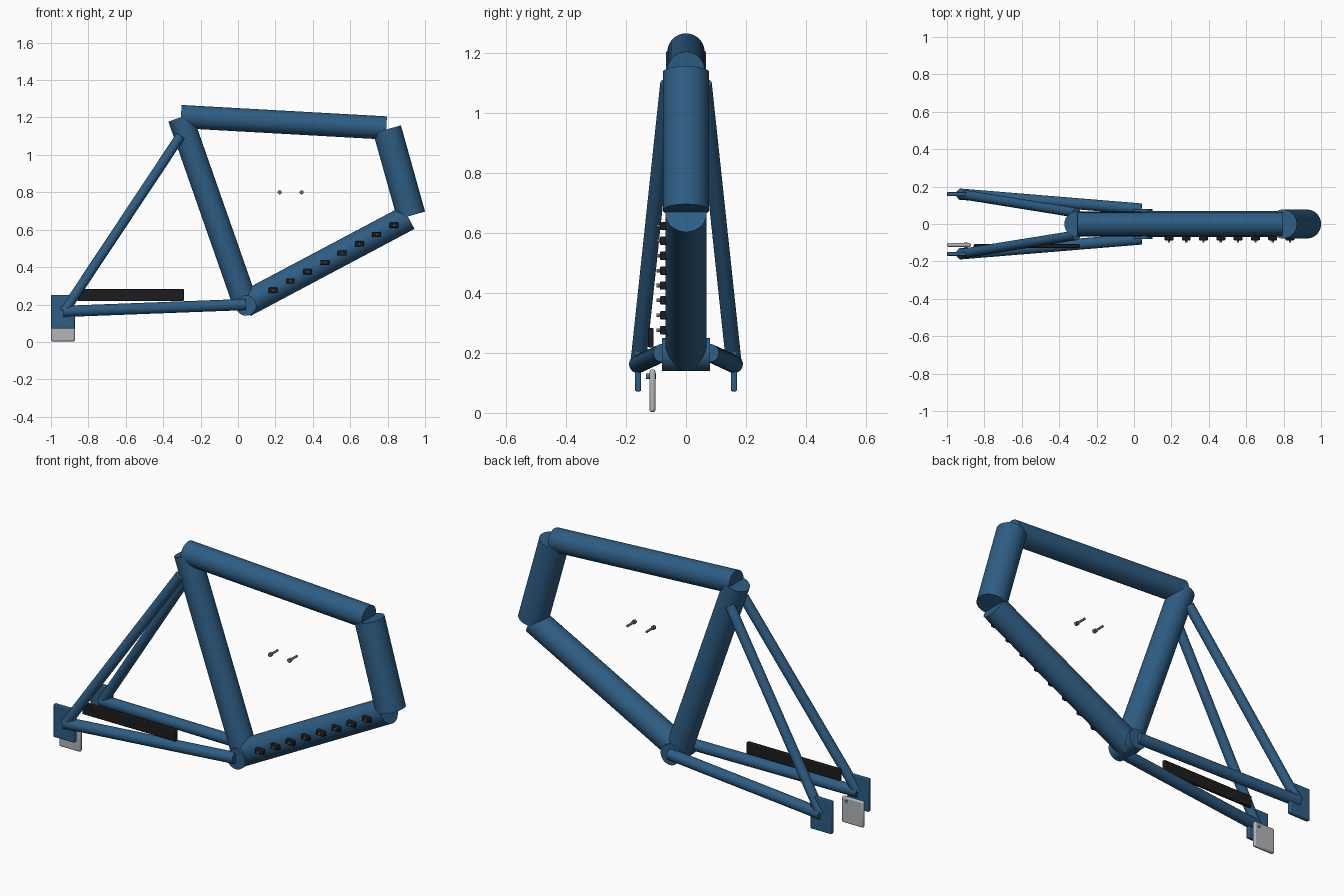
import bpy
import math
from mathutils import Vector

if "Cube" in bpy.data.objects:
    bpy.data.objects.remove(bpy.data.objects["Cube"])


def material(name, color):
    m = bpy.data.materials.new(name)
    m.diffuse_color = (*color, 1)
    m.use_nodes = True
    m.node_tree.nodes["Principled BSDF"].inputs["Base Color"].default_value = m.diffuse_color
    return m


BLUE = material("frame_blue", (0.027, 0.11, 0.23))
BLACK = material("black_rubber", (0.012, 0.012, 0.013))
STEEL = material("steel", (0.45, 0.46, 0.48))
DARK_STEEL = material("dark_steel", (0.16, 0.16, 0.17))


def finish(ob, name, mat, bevel=0.0):
    ob.name = name
    ob.data.materials.append(mat)
    if bevel:
        mod = ob.modifiers.new("bevel", "BEVEL")
        mod.width = bevel
        mod.segments = 2
    bpy.ops.object.shade_smooth_by_angle(angle=math.radians(35))
    return ob


def tube(name, a, b, r, mat=BLUE, r2=None, sides=40):
    """Capped round tube from point a to point b."""
    a, b = Vector(a), Vector(b)
    d = b - a
    bpy.ops.mesh.primitive_cone_add(vertices=sides, radius1=r, radius2=r if r2 is None else r2,
                                    depth=d.length, location=(a + b) / 2,
                                    rotation=d.to_track_quat('Z', 'Y').to_euler())
    return finish(bpy.context.object, name, mat)


def box(name, lo, hi, mat, bevel=0.004):
    """Box between two opposite corners."""
    lo, hi = Vector(lo), Vector(hi)
    bpy.ops.mesh.primitive_cube_add(size=1, location=(lo + hi) / 2)
    ob = bpy.context.object
    ob.scale = hi - lo
    bpy.ops.object.transform_apply(location=False, rotation=False, scale=True)
    return finish(ob, name, mat, bevel)


# Main triangle
tube("head_tube", (0.797, 0, 1.137), (0.926, 0, 0.676), 0.077)
tube("top_tube", (-0.305, 0, 1.205), (0.793, 0, 1.144), 0.062)
tube("down_tube", (0.035, 0, 0.2), (0.911, 0, 0.665), 0.069)
tube("seat_tube", (0.043, 0, 0.195), (-0.309, 0, 1.2), 0.067)
tube("bottom_bracket_shell", (0.043, -0.08, 0.195), (0.043, 0.08, 0.195), 0.055)

# Rear triangle, both sides
for side, s in (("right", -1), ("left", 1)):
    tube("chainstay_" + side, (0.04, s * 0.08, 0.2), (-0.935, s * 0.16, 0.163), 0.03)
    tube("seatstay_" + side, (-0.308, s * 0.06, 1.1), (-0.93, s * 0.16, 0.163), 0.026)
    box("dropout_" + side, (-1, s * 0.16 - 0.01, 0.072), (-0.873, s * 0.16 + 0.01, 0.252), BLUE)

# Derailleur hanger and its screw
box("derailleur_hanger", (-1, -0.122, 0.003), (-0.872, -0.102, 0.145), STEEL, 0.007)
tube("hanger_screw", (-0.9, -0.133, 0.122), (-0.9, -0.1, 0.122), 0.009, DARK_STEEL, sides=16)

# Chainstay guard
box("chainstay_guard", (-0.857, -0.127, 0.219), (-0.29, -0.108, 0.283), BLACK)

# Row of cable clips along the down tube
for i in range(8):
    x, z = 0.187 + i * 0.0924, 0.276 + i * 0.0497
    box(f"cable_clip_{i + 1}", (x - 0.024, -0.087, z - 0.014), (x + 0.024, -0.06, z + 0.014), BLACK)
    tube(f"clip_screw_{i + 1}", (x, -0.098, z), (x, -0.08, z), 0.006, DARK_STEEL, sides=16)

# Bottle cage bolts: head and shank
for i, x in enumerate((0.223, 0.34), 1):
    tube(f"bottle_bolt_head_{i}", (x, -0.045, 0.8), (x, -0.03, 0.8), 0.011, DARK_STEEL, sides=20)
    tube(f"bottle_bolt_shank_{i}", (x, -0.031, 0.8), (x, 0.025, 0.8), 0.006, DARK_STEEL, sides=16)
